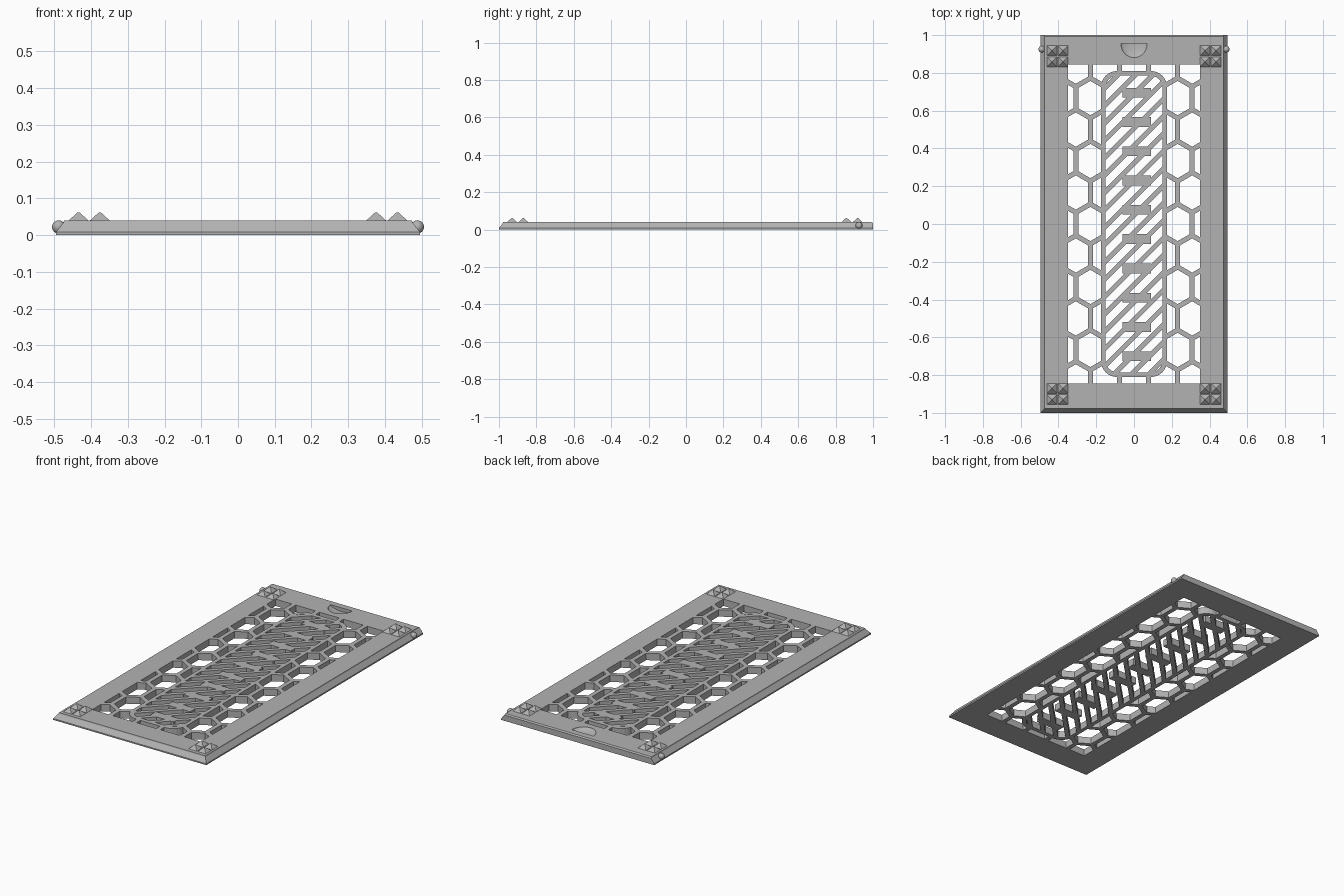
import bpy, bmesh, math
from mathutils import Matrix, Vector

cube = bpy.data.objects.get("Cube")
if cube:
    bpy.data.objects.remove(cube, do_unlink=True)

gray = bpy.data.materials.new("plain_gray")
gray.use_nodes = True
gray.diffuse_color = (0.45, 0.45, 0.45, 1)
gray.node_tree.nodes["Principled BSDF"].inputs["Base Color"].default_value = (0.45, 0.45, 0.45, 1)

THICK = 0.04
HALF_X, HALF_Y = 0.495, 1.0


def to_object(name, bm):
    bmesh.ops.recalc_face_normals(bm, faces=bm.faces)
    mesh = bpy.data.meshes.new(name)
    bm.to_mesh(mesh)
    bm.free()
    mesh.materials.append(gray)
    obj = bpy.data.objects.new(name, mesh)
    bpy.context.collection.objects.link(obj)
    return obj


def add_prism(bm, points, low=-0.1, high=0.1):
    """Upright prism over a flat outline."""
    face = bm.faces.new([bm.verts.new((x, y, low)) for x, y in points])
    new = bmesh.ops.extrude_face_region(bm, geom=[face])["geom"]
    top = [v for v in new if isinstance(v, bmesh.types.BMVert)]
    bmesh.ops.translate(bm, verts=top, vec=(0, 0, high - low))


def rectangle(hx, hy, cx=0, cy=0):
    return [(cx - hx, cy - hy), (cx + hx, cy - hy), (cx + hx, cy + hy), (cx - hx, cy + hy)]


def rounded(hx, hy, r, steps=6):
    pts = []
    for k, (sx, sy) in enumerate([(1, 1), (-1, 1), (-1, -1), (1, -1)]):
        for i in range(steps + 1):
            a = math.pi / 2 * (k + i / steps)
            pts.append((sx * (hx - r) + r * math.cos(a), sy * (hy - r) + r * math.sin(a)))
    return pts


def prism_object(name, outlines, low=-0.1, high=0.1):
    bm = bmesh.new()
    for points in outlines:
        add_prism(bm, points, low, high)
    obj = to_object(name, bm)
    obj.hide_render = True
    return obj


def boolean(obj, tool, operation):
    """Apply a boolean and discard the tool."""
    mod = obj.modifiers.new("cut", 'BOOLEAN')
    mod.object, mod.operation, mod.solver = tool, operation, 'EXACT'
    deps = bpy.context.evaluated_depsgraph_get()
    deps.update()
    mesh = bpy.data.meshes.new_from_object(obj.evaluated_get(deps))
    obj.modifiers.clear()
    obj.data = mesh
    bpy.data.objects.remove(tool, do_unlink=True)


# Plate with a thin lip, sloped sides and front
bm = bmesh.new()
rings = []
for inset, back, z in [(0, 0, 0), (0, 0, 0.008), (0.02, 0, 0.034), (0.022, 0.008, THICK)]:
    x, front, rear = HALF_X - inset, -HALF_Y + inset, HALF_Y - back
    rings.append([bm.verts.new(p) for p in
                  [(-x, front, z), (x, front, z), (x, rear, z), (-x, rear, z)]])
for a, b in zip(rings, rings[1:]):
    for i in range(4):
        j = (i + 1) % 4
        bm.faces.new([a[i], a[j], b[j], b[i]])
bm.faces.new(rings[0])
bm.faces.new(rings[-1])
plate = to_object("sliding_plate", bm)

# Honeycomb openings, kept inside the window and outside the centre panel
PITCH_X, PITCH_Y, WALL = 0.154, 1 / 6, 0.026
half_w = (PITCH_X - WALL) / 2
slope = math.tan(math.radians(30))
tip = (PITCH_Y + PITCH_X / 2 * slope) / 2 - WALL / 2 / math.cos(math.radians(30))
hexes = []
for row in range(-5, 6):
    shift = 0 if row % 2 else PITCH_X / 2
    for col in range(-3, 4):
        cx, cy = col * PITCH_X + shift, row * PITCH_Y
        shoulder = tip - half_w * slope
        hexes.append([(cx, cy - tip), (cx + half_w, cy - shoulder), (cx + half_w, cy + shoulder),
                      (cx, cy + tip), (cx - half_w, cy + shoulder), (cx - half_w, cy - shoulder)])
openings = prism_object("honeycomb_cutter", hexes)
boolean(openings, prism_object("window", [rectangle(0.35, 0.845)], -0.08, 0.08), 'INTERSECT')
boolean(openings, prism_object("panel", [rounded(0.175, 0.81, 0.085)], -0.2, 0.2), 'DIFFERENCE')
boolean(plate, openings, 'DIFFERENCE')

# Diagonal slots of the centre panel, bridged by short plain ties
turn = Matrix.Rotation(math.radians(45), 2)
slots = []
for i in range(-13, 14):
    middle = Vector((0, i * 0.092))
    slots.append([middle + turn @ Vector(p) for p in rectangle(0.4, 0.02)])
slot_tool = prism_object("slot_cutter", slots)
boolean(slot_tool, prism_object("panel_inside", [rounded(0.152, 0.785, 0.065)], -0.08, 0.08), 'INTERSECT')
ties = [rectangle(0.075, 0.026, 0.015, -0.7 + i * 0.155) for i in range(10)]
boolean(slot_tool, prism_object("ties", ties, -0.2, 0.2), 'DIFFERENCE')
boolean(plate, slot_tool, 'DIFFERENCE')

# Thumb notch: half of a shallow bowl with a straight rear wall
bm = bmesh.new()
bmesh.ops.create_uvsphere(bm, u_segments=32, v_segments=16, radius=1)
bmesh.ops.scale(bm, verts=bm.verts, vec=(0.07, 0.076, 0.022))
cut = bmesh.ops.bisect_plane(bm, geom=bm.verts[:] + bm.edges[:] + bm.faces[:],
                             plane_co=(0, -0.0005, 0), plane_no=(0, 1, 0), clear_outer=True)
bmesh.ops.holes_fill(bm, edges=[e for e in bm.edges if e.is_boundary])
bmesh.ops.translate(bm, verts=bm.verts, vec=(0, 0.956, THICK + 0.0007))
notch = to_object("notch_cutter", bm)
notch.hide_render = True
boolean(plate, notch, 'DIFFERENCE')
plate.name = "sliding_plate"

# Corner grips: two by two pyramids
for side, sx in (("left", 1), ("right", -1)):
    for end, cy in (("front", -0.9), ("rear", 0.888)):
        bm = bmesh.new()
        for dx in (-1, 1):
            for dy in (-1, 1):
                at = Matrix.Translation((sx * 0.405 + dx * 0.029, cy + dy * 0.03, THICK + 0.0105))
                spin = Matrix.Rotation(math.radians(45), 4, 'Z')
                bmesh.ops.create_cone(bm, cap_ends=True, segments=4, radius1=0.038,
                                      radius2=0.004, depth=0.022, matrix=at @ spin)
        to_object(f"{end}_{side}_grip", bm)

# Snap bumps on both sides near the rear
for side, sx in (("left", 1), ("right", -1)):
    bm = bmesh.new()
    bmesh.ops.create_uvsphere(bm, u_segments=20, v_segments=12, radius=0.018,
                              matrix=Matrix.Translation((sx * 0.488, 0.925, 0.022)))
    for f in bm.faces:
        f.smooth = True
    to_object(f"{side}_snap_bump", bm)
